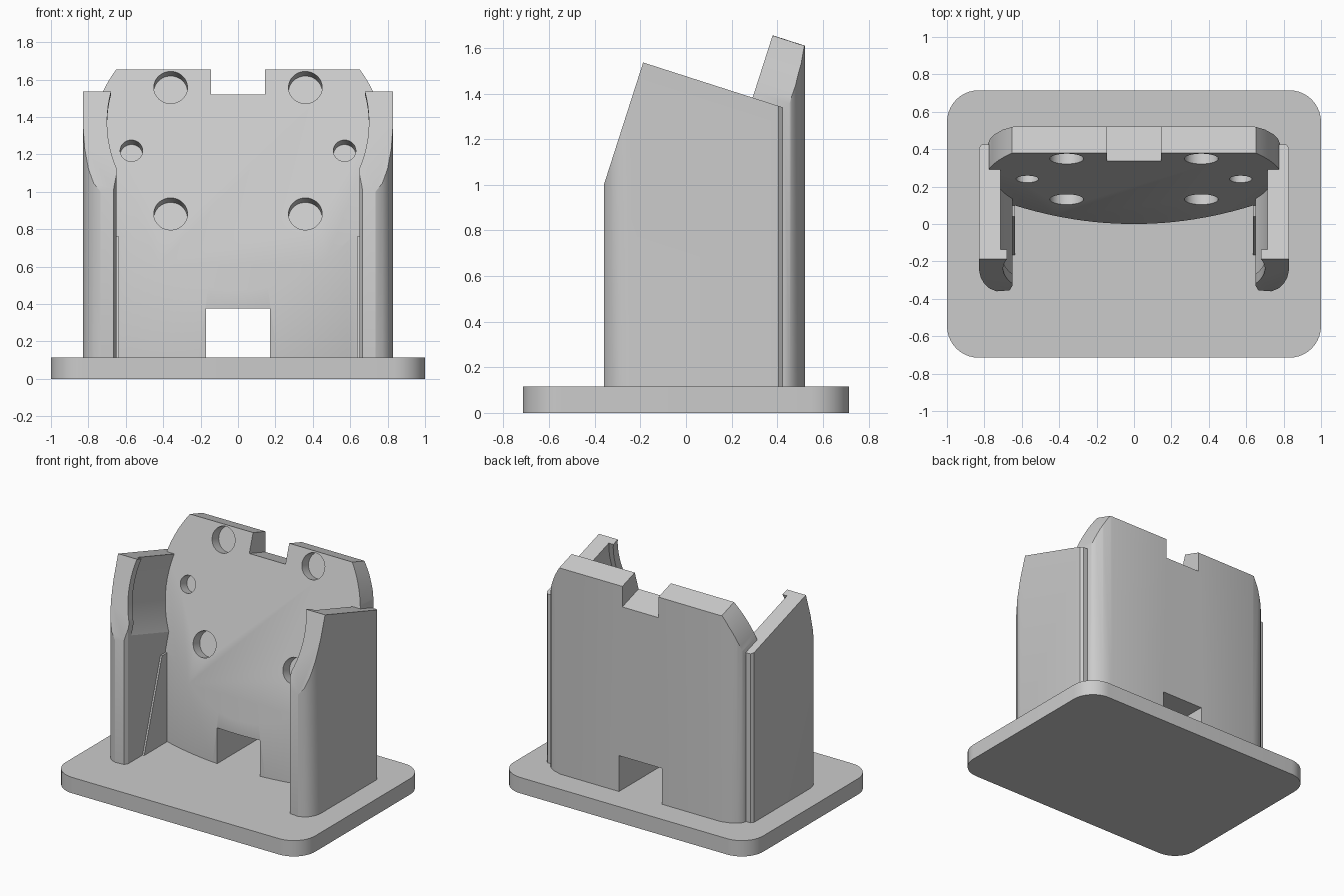
import bpy
import bmesh
from math import sin, cos, pi, radians
from mathutils import Matrix, Vector

if "Cube" in bpy.data.objects:
    bpy.data.objects.remove(bpy.data.objects["Cube"])

GREY = bpy.data.materials.new("plain grey")
GREY.use_nodes = True
GREY.diffuse_color = (0.6, 0.6, 0.6, 1)
GREY.node_tree.nodes["Principled BSDF"].inputs["Base Color"].default_value = (0.6, 0.6, 0.6, 1)

# Leaning frame of the cradle: x, u up the rest face, n out of the rest face
A = radians(17.8)
CENTRE = Vector((0, 0.24, 1.22))
UP = Vector((0, sin(A), cos(A)))
OUT = Vector((0, -cos(A), sin(A)))
TILT = Matrix.Translation(CENTRE) @ Matrix(((1, 0, 0), (0, UP.y, OUT.y), (0, UP.z, OUT.z))).to_4x4()
SIDE = Matrix(((0, 0, 1), (1, 0, 0), (0, 1, 0))).to_4x4()   # profile in y, z
FLAT = Matrix.Identity(4)


def arc(cx, cy, r, start, end, steps):
    angles = [radians(start + (end - start) * i / steps) for i in range(steps + 1)]
    return [(cx + r * cos(a), cy + r * sin(a)) for a in angles]


def circle(cx, cy, r, sides=48):
    return arc(cx, cy, r, 0, 360 - 360 / sides, sides - 1)


def box(x0, x1, y0, y1):
    return [(x0, y0), (x1, y0), (x1, y1), (x0, y1)]


def prism(name, outline, low, high, frame=FLAT, cuts=()):
    """Extrude an outline, then slice it by planes given as (point, normal)."""
    bm = bmesh.new()
    face = bm.faces.new([bm.verts.new((x, y, low)) for x, y in outline])
    top = bmesh.ops.extrude_face_region(bm, geom=[face])["geom"]
    moved = [v for v in top if isinstance(v, bmesh.types.BMVert)]
    bmesh.ops.translate(bm, verts=moved, vec=(0, 0, high - low))
    bm.transform(frame)
    for point, normal in cuts:
        geom = bm.verts[:] + bm.edges[:] + bm.faces[:]
        cut = bmesh.ops.bisect_plane(bm, geom=geom, plane_co=point, plane_no=normal, clear_outer=True)
        edges = [e for e in cut["geom_cut"] if isinstance(e, bmesh.types.BMEdge)]
        bmesh.ops.contextual_create(bm, geom=edges)
    bmesh.ops.recalc_face_normals(bm, faces=bm.faces)
    mesh = bpy.data.meshes.new(name)
    bm.to_mesh(mesh)
    bm.free()
    mesh.materials.append(GREY)
    obj = bpy.data.objects.new(name, mesh)
    bpy.context.collection.objects.link(obj)
    return obj


def activate(obj):
    bpy.ops.object.select_all(action="DESELECT")
    obj.select_set(True)
    bpy.context.view_layer.objects.active = obj


def carve(obj, cutter, operation="DIFFERENCE"):
    activate(obj)
    mod = obj.modifiers.new("carve", "BOOLEAN")
    mod.operation = operation
    mod.solver = "EXACT"
    mod.object = cutter
    bpy.ops.object.modifier_apply(modifier=mod.name)
    bpy.data.objects.remove(cutter)


def mirrored(obj):
    activate(obj)
    obj.modifiers.new("mirror", "MIRROR")
    bpy.ops.object.modifier_apply(modifier="mirror")


def smooth(obj):
    activate(obj)
    bpy.ops.object.shade_smooth_by_angle(angle=radians(25))


# Base plate with rounded corners
R = 0.17
X, Y = 1 - R, 0.715 - R
plate = (arc(X, Y, R, 0, 90, 10) + arc(-X, Y, R, 90, 180, 10)
         + arc(-X, -Y, R, 180, 270, 10) + arc(X, -Y, R, 270, 360, 10))
base = prism("base_plate", plate, 0, 0.115)

# Back rest: bowed front, rounded rear corners, leaning rest face
steps = 24
bow = [(0.64 * t, 0.1 * t * t) for t in (2 * i / steps - 1 for i in range(steps + 1))]
corner = [(0.78, 0.1), (0.78, 0.43), (0.77, 0.455), (0.745, 0.48), (0.70, 0.505), (0.64, 0.522)]
section = bow + corner + [(-x, y) for x, y in reversed(corner)]
back = prism("back_rest", section, 0.1, 1.9, cuts=[(CENTRE, OUT)])

# Top outline of the back rest: round shoulders and a central slot
shoulder = [(0.785, -2)] + arc(0, 0, 0.795, 9, 35, 10) + [(0.145, 0.457), (0.145, 0.315)]
crown = shoulder + [(-x, u) for x, u in reversed(shoulder)]
carve(back, prism("crown_cutter", crown, -1.5, 1.5, TILT), "INTERSECT")

# Cable opening and magnet pockets
carve(back, prism("opening_cutter", box(-0.172, 0.172, -1, 1), 0, 0.375))
for side in (-1, 1):
    for x, u, r in ((0.36, 0.355, 0.09), (0.36, -0.355, 0.09), (0.57, 0, 0.06)):
        carve(back, prism("pocket_cutter", circle(side * x, u, r), -0.08, 0.1, TILT))

# Side arms, trimmed by the leaning top and front planes
front_curve = [(0.735, -0.36), (0.772, -0.345), (0.80, -0.32), (0.82, -0.285), (0.83, -0.24)]
arm_section = [(0.65, 0.425), (0.65, -0.33), (0.665, -0.355)] + front_curve + [(0.83, 0.405), (0.815, 0.425)]
arms = prism("side_arms", arm_section, 0.1, 1.9,
             cuts=[(CENTRE + OUT * 0.504, OUT), (CENTRE + UP * 0.17, UP)])

# Round seat in the arms with a retaining lip, and a small catch recess
carve(arms, prism("seat_cutter", circle(0, 0, 0.70, 96), -0.004, 1, TILT))
carve(arms, prism("groove_cutter", circle(0, 0, 0.735, 96), -0.004, 0.45, TILT))
catch = [(-0.30, 0.82), (-0.17, 0.84), (-0.14, 0.95), (-0.27, 0.93)]
carve(arms, prism("catch_cutter", catch, 0.6, 0.70, SIDE))
mirrored(arms)

# Thin leaning rails inside the arms
rails = prism("inner_rails", [(-0.17, 0.1), (0.04, 0.76), (0.12, 0.76), (0.12, 0.1)], 0.637, 0.655, SIDE)
mirrored(rails)

for part in (base, back, arms, rails):
    smooth(part)
